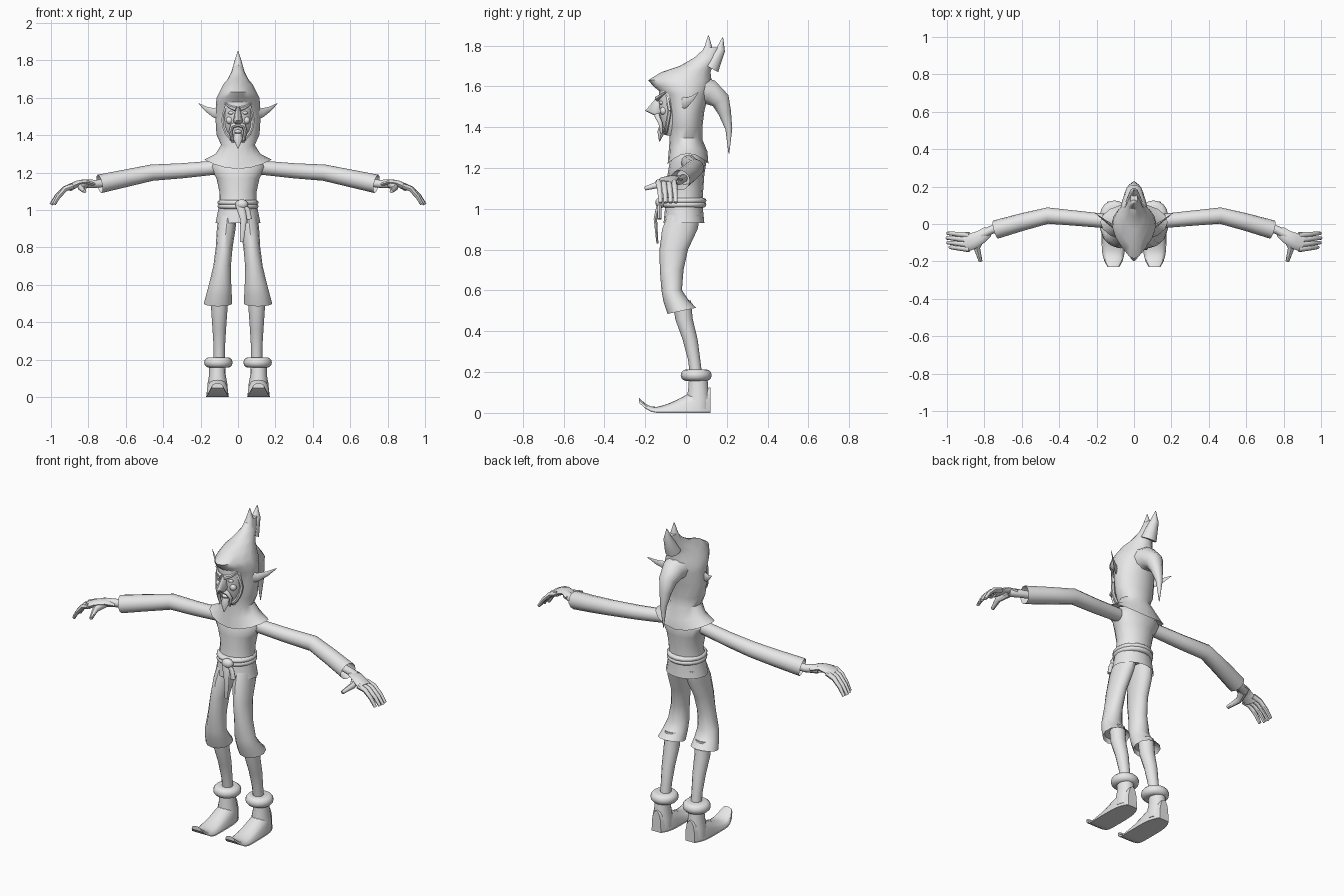
import bpy
import bmesh
from math import sin, cos, pi, tau, radians
from mathutils import Vector

default_cube = bpy.data.objects.get("Cube")
if default_cube:
    bpy.data.objects.remove(default_cube, do_unlink=True)

SIDEWAYS, FORWARD, UPWARD = Vector((1, 0, 0)), Vector((0, 1, 0)), Vector((0, 0, 1))

clay = bpy.data.materials.new("clay_grey")
clay.use_nodes = True
clay_colour = (.8, .8, .8, 1)
clay.diffuse_color = clay_colour
clay.node_tree.nodes["Principled BSDF"].inputs["Base Color"].default_value = clay_colour


def finish(name, bm, mirror):
    """Turn a bmesh into a smooth shaded object, mirrored across x if asked."""
    bmesh.ops.recalc_face_normals(bm, faces=bm.faces)
    mesh = bpy.data.meshes.new(name)
    bm.to_mesh(mesh)
    bm.free()
    mesh.materials.append(clay)
    part = bpy.data.objects.new(name, mesh)
    bpy.context.collection.objects.link(part)
    bpy.ops.object.select_all(action="DESELECT")
    part.select_set(True)
    bpy.context.view_layer.objects.active = part
    bpy.ops.object.shade_smooth_by_angle(angle=radians(45))
    if mirror:
        modifier = part.modifiers.new("mirror", "MIRROR")
        modifier.use_mirror_merge = False


def middle(ring):
    return sum(ring, Vector()) / len(ring)


def skin(name, rings, mirror=False, hollow=False):
    """Bridge point rings and cap the ends; a hollow skin is recessed at its first end."""
    if hollow:
        centre = middle(rings[0])
        inward = (middle(rings[1]) - centre) / 2
        rings.insert(0, [centre.lerp(point, .75) + inward for point in rings[0]])
    bm = bmesh.new()
    loops = [[bm.verts.new(point) for point in ring] for ring in rings]
    for low, high in zip(loops, loops[1:]):
        for i in range(len(low)):
            bm.faces.new((low[i - 1], low[i], high[i], high[i - 1]))
    bm.faces.new(loops[0])
    bm.faces.new(loops[-1])
    finish(name, bm, mirror)


def stack(name, levels, x=0, lean=0, sides=16, tilt=0, lift=0, mirror=False, hollow=False):
    """Level ellipses given as z, y, half width, half depth, front pinch.
    Lean shifts x with height; tilt raises the back and lift the sides of the lowest levels."""
    rings = []
    for k, (z, y, width, depth, *pinch) in enumerate(levels):
        fade = .4 ** k
        shift = x + lean * (z - levels[0][0])
        ring = []
        for i in range(sides):
            c, s = cos(tau * i / sides), sin(tau * i / sides)
            narrow = 1 - sum(pinch) * max(0, -s)
            ring.append(Vector((shift + width * c * narrow, y + depth * s,
                                z + (tilt * s + lift * c * c) * fade)))
        rings.append(ring)
    skin(name, rings, mirror, hollow)


def roll(name, z, y, radius, height, bulge, x=0, mirror=False):
    """A rounded band about a vertical axis."""
    angles = [pi * (k / 6 - .5) for k in range(7)]
    stack(name, [(z + height * sin(a), y, radius + bulge * cos(a), radius + bulge * cos(a))
                 for a in angles], x=x, mirror=mirror)


def tube(name, path, start, end, across, flat=1, sides=10, mirror=False, hollow=False):
    """Sweep a tapering ellipse along a path; flat scales the radius square to 'across'."""
    centres = [Vector(point) for point in path]
    last = len(centres) - 1
    rings = []
    for k, centre in enumerate(centres):
        tangent = (centres[min(k + 1, last)] - centres[max(k - 1, 0)]).normalized()
        u = (across - tangent * across.dot(tangent)).normalized()
        v = tangent.cross(u) * flat
        radius = start + (end - start) * k / last
        rings.append([centre + radius * (u * cos(tau * i / sides) + v * sin(tau * i / sides))
                      for i in range(sides)])
    skin(name, rings, mirror, hollow)


def ball(name, centre, size, mirror=False):
    bm = bmesh.new()
    bmesh.ops.create_uvsphere(bm, u_segments=12, v_segments=8, radius=1)
    bmesh.ops.scale(bm, vec=size, verts=bm.verts)
    bmesh.ops.translate(bm, vec=centre, verts=bm.verts)
    finish(name, bm, mirror)


def slipper(name, bottom, thickness, instep, spread):
    """Flat bottomed arches from heel to a curled toe."""
    rings = []
    for k in range(13):
        t = k / 12
        low = bottom + .05 * max(0, 4 * t - 3) ** 2
        height = thickness + instep * cos(t * pi / 2) ** 3
        width = spread * (1 - (2 * t - 1) ** 4 / 2)
        rings.append([Vector((.11 + width * cos(a), .12 - .35 * t, low + height * abs(sin(a)) ** .7))
                      for a in (pi * i / 8 for i in range(9))])
    skin(name, rings, mirror=True)


# Tunic with a hollow hem
stack("tunic", [(.93, -.01, .12, .1), (1.03, -.01, .1, .09), (1.1, 0, .1, .085),
                (1.17, 0, .115, .09), (1.23, .01, .15, .09), (1.27, .01, .13, .07)], hollow=True)

# Rope belt with its knot and tails
roll("belt_lower", 1.02, -.01, .09, .015, .02)
roll("belt_upper", 1.04, -.01, .09, .015, .02)
ball("belt_knot", (.02, -.125, 1.03), (.035, .025, .027))
tube("belt_tail_long", [(.01, -.13, 1.03), (.03, -.15, .95), (.02, -.14, .83)],
     .025, .01, SIDEWAYS, flat=.5)
tube("belt_tail_short", [(.02, -.13, 1.03), (.05, -.13, 1), (.06, -.13, .95)],
     .015, .015, SIDEWAYS, flat=.7)

# Hood: shoulder cape, neck, head and pointed brim
stack("hood", [(1.22, .01, .18, .1), (1.28, .01, .12, .095), (1.34, 0, .09, .08),
               (1.4, 0, .115, .08), (1.48, 0, .12, .09), (1.56, 0, .118, .11),
               (1.6, -.02, .115, .14, .2), (1.63, -.03, .1, .155, .35), (1.67, 0, .08, .12, .3),
               (1.7, .05, .055, .08), (1.74, .1, .035, .06), (1.79, .13, .02, .035)],
      lift=.05, hollow=True)

# Three soft points of the hood
tube("hood_point_front", [(0, .09, 1.72), (0, .11, 1.79), (0, .11, 1.85)], .04, .002, SIDEWAYS)
tube("hood_point_back", [(0, .12, 1.69), (0, .17, 1.78), (0, .18, 1.84)], .045, .002, SIDEWAYS)
tube("hood_hanging_point", [(0, .05, 1.58), (0, .12, 1.57), (0, .17, 1.53), (0, .19, 1.47),
                            (0, .21, 1.39), (0, .21, 1.27)], .08, .002, SIDEWAYS)

# Face and the rim of the hood opening
stack("face", [(1.36, -.05, .04, .045), (1.4, -.055, .06, .06), (1.46, -.06, .075, .07),
               (1.53, -.06, .08, .075), (1.6, -.06, .075, .07)])
rim_angles = [tau * i / 20 for i in range(21)]
tube("hood_rim", [(.08 * cos(a), -.08 - .02 * abs(sin(a)), 1.48 + .11 * sin(a)) for a in rim_angles],
     .01, .01, FORWARD, sides=6)

# Features
stack("nose", [(1.55, -.12, .01, .02), (1.48, -.15, .025, .05), (1.46, -.14, .02, .02)], sides=8)
tube("brow", [(.01, -.14, 1.54), (.04, -.13, 1.55), (.07, -.1, 1.57)], .014, .005, UPWARD,
     sides=6, mirror=True)
ball("eye", (.035, -.12, 1.52), (.018, .012, .01), mirror=True)
ball("cheek", (.045, -.11, 1.48), (.02, .018, .02), mirror=True)
tube("moustache", [(0, -.14, 1.46), (.03, -.14, 1.45), (.04, -.125, 1.42), (.03, -.12, 1.37)],
     .016, .007, FORWARD, sides=8, mirror=True)
ball("lower_lip", (0, -.12, 1.42), (.02, .012, .01))
stack("goatee", [(1.33, -.13, .002, .002), (1.38, -.12, .025, .02), (1.41, -.11, .02, .02)], sides=8)
tube("ear", [(.1, -.02, 1.52), (.13, 0, 1.52), (.17, .03, 1.54), (.21, .06, 1.57)],
     .036, .002, UPWARD, flat=.3, sides=8, mirror=True)

# Sleeves with hollow cuffs
tube("sleeve", [(.74, -.03, 1.14), (.6, .01, 1.17), (.46, .045, 1.2), (.3, .03, 1.21), (.09, .01, 1.23)],
     .05, .037, FORWARD, sides=12, mirror=True, hollow=True)

# Hands
tube("wrist", [(.66, -.01, 1.15), (.76, -.03, 1.14), (.82, -.06, 1.14)], .02, .025, FORWARD, mirror=True)
tube("palm", [(.78, -.04, 1.14), (.82, -.07, 1.15), (.86, -.09, 1.14), (.9, -.1, 1.12)],
     .03, .05, FORWARD, flat=.4, mirror=True)
for i, finger in enumerate(("little", "ring", "middle", "index")):
    y = -.06 - .025 * i
    reach = .12 - .004 * (i - 1) ** 2
    tube(finger + "_finger", [(.88 + reach * t, y + .01 * t, 1.13 - .1 * t * t)
                              for t in (0, .4, .75, 1)],
         .016, .009, FORWARD, sides=8, mirror=True)
tube("thumb", [(.82, -.07, 1.14), (.84, -.13, 1.12), (.82, -.2, 1.1)], .025, .01, SIDEWAYS,
     sides=8, mirror=True)

# Trouser legs flaring to tilted hollow hems, over bare shins
stack("trouser_leg", [(.5, -.02, .076, .07), (.55, -.05, .068, .06), (.6, -.07, .06, .05),
                      (.7, -.07, .047, .058), (.8, -.06, .045, .07), (.9, -.03, .05, .087),
                      (.97, -.01, .05, .08)],
      x=.107, lean=-.11, sides=12, tilt=.015, mirror=True, hollow=True)
stack("shin", [(.18, .05, .03, .03), (.26, .04, .03, .03), (.36, .02, .036, .037),
               (.46, -.01, .043, .043), (.55, -.02, .044, .044)], x=.1, sides=12, mirror=True)

# Boots with rolled cuffs and curled toes
roll("boot_cuff", .185, .05, .05, .028, .026, x=.105, mirror=True)
stack("boot_ankle", [(.02, .06, .055, .06), (.07, .06, .053, .058), (.12, .06, .044, .05),
                     (.18, .06, .044, .046)], x=.11, sides=14, mirror=True)
slipper("boot_foot", .004, .02, .1, .06)
slipper("boot_sole", 0, .008, 0, .063)
